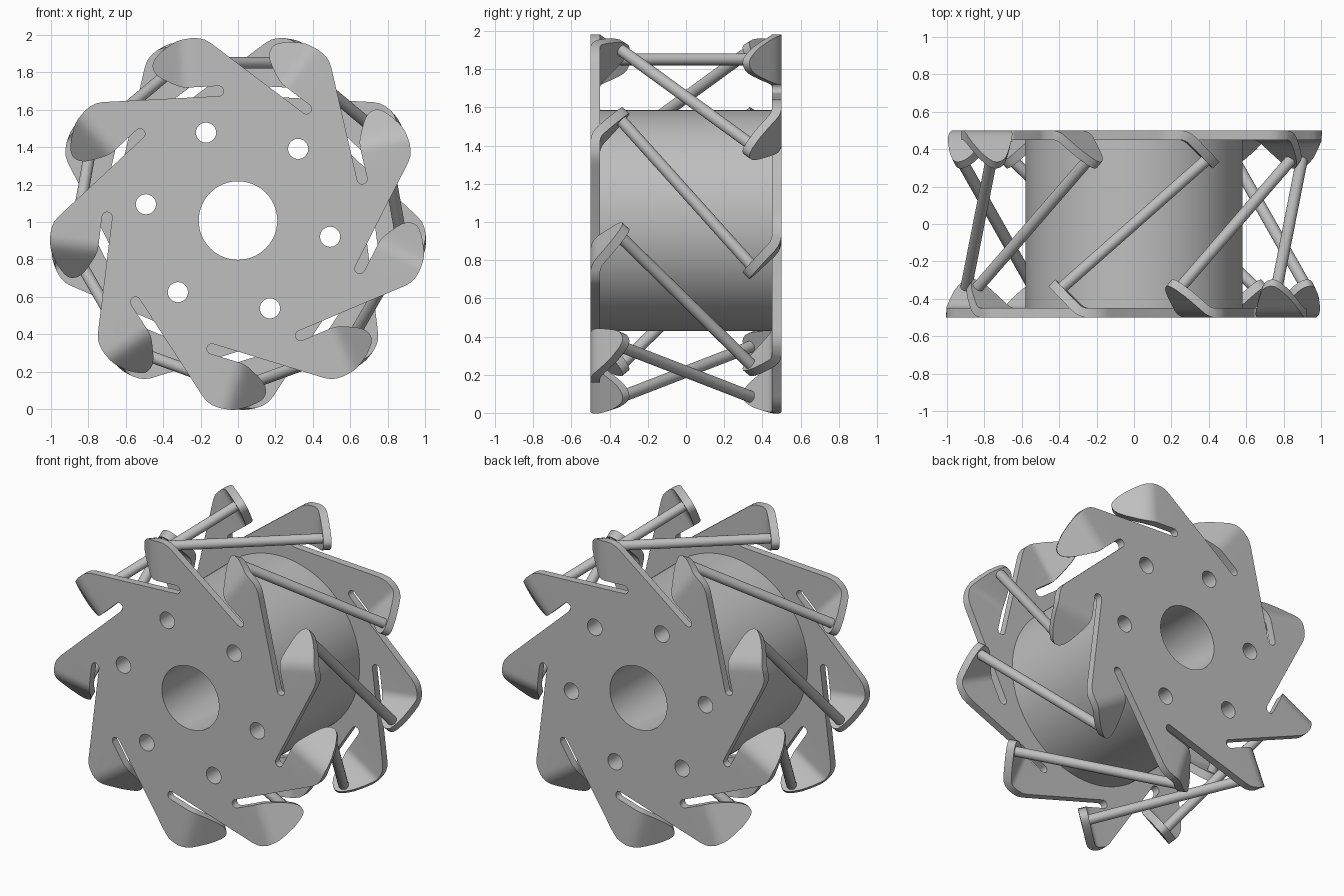
import bpy, bmesh
from math import sin, cos, pi, radians
from mathutils import Vector, Matrix

cube = bpy.data.objects.get("Cube")
if cube:
    bpy.data.objects.remove(cube, do_unlink=True)

HUB_Z = 1.008        # wheel centre height
BLADES = 9
HALF = 0.5           # half width of the wheel
THICK = 0.05         # sheet thickness
SLOT = 0.027         # slot half width
BEND_U, BEND_R, BEND_A = 0.128, 0.12, radians(45)

steel = bpy.data.materials.new("grey steel")
steel.use_nodes = True
GREY = (0.52, 0.52, 0.52, 1)
steel.diffuse_color = GREY
steel.node_tree.nodes["Principled BSDF"].inputs["Base Color"].default_value = GREY


def finish(bm, name, matrix=Matrix()):
    bmesh.ops.recalc_face_normals(bm, faces=bm.faces)
    mesh = bpy.data.meshes.new(name)
    bm.to_mesh(mesh)
    bm.free()
    mesh.materials.append(steel)
    obj = bpy.data.objects.new(name, mesh)
    obj.matrix_world = Matrix.Translation((0, 0, HUB_Z)) @ matrix
    bpy.context.collection.objects.link(obj)
    bpy.ops.object.select_all(action='DESELECT')
    obj.select_set(True)
    bpy.context.view_layer.objects.active = obj
    bpy.ops.object.shade_smooth_by_angle(angle=radians(30))
    return obj


def circle(x, z, r, n):
    return [(x + r * cos(2 * pi * i / n), z + r * sin(2 * pi * i / n)) for i in range(n)]


def bores(phase):
    """Centre bore and six bolt holes."""
    ring = [radians(phase + 60 * i) for i in range(6)]
    return [circle(0, 0, 0.21, 64)] + [circle(0.5 * cos(a), 0.5 * sin(a), 0.054, 24) for a in ring]


def slab(bm, loops, y0, y1):
    """Fill an outline with holes and give it thickness along y."""
    edges = []
    for loop in loops:
        vs = [bm.verts.new((x, y0, z)) for x, z in loop]
        edges += [bm.edges.new((a, b)) for a, b in zip(vs, vs[1:] + vs[:1])]
    bmesh.ops.triangle_fill(bm, use_beauty=True, edges=edges, normal=(0, -1, 0))
    out = bmesh.ops.extrude_face_region(bm, geom=bm.faces[:], use_keep_orig=True)
    moved = [g for g in out["geom"] if isinstance(g, bmesh.types.BMVert)]
    bmesh.ops.translate(bm, vec=(0, y1 - y0, 0), verts=moved)


def blade_xz(k, u, v):
    """Blade frame (u along the slot, v outward) to wheel plane."""
    a = radians(98.5 + 360 / BLADES * k)
    d = a + radians(84.4)
    return (0.7 * cos(a) + u * cos(d) + v * sin(d),
            0.7 * sin(a) + u * sin(d) - v * cos(d))


def bent(k, s, v, depth):
    """Point on the folded claw, s measured along its front surface."""
    phi = min(max((s - BEND_U) / BEND_R, 0), BEND_A)
    rest = s - BEND_U - phi * BEND_R
    u = BEND_U + (BEND_R - depth) * sin(phi) + rest * cos(phi)
    y = -HALF + BEND_R - (BEND_R - depth) * cos(phi) + rest * sin(phi)
    x, z = blade_xz(k, u, v)
    return Vector((x, y, z))


# Claw sections: distance, inner edge, outer edge
CLAW = [(0.128, 0.027, 0.29), (0.143, 0.027, 0.289), (0.16, 0.027, 0.287),
        (0.178, 0.028, 0.285), (0.195, 0.03, 0.282), (0.222, 0.036, 0.276),
        (0.265, 0.05, 0.26), (0.33, 0.074, 0.23), (0.365, 0.09, 0.207),
        (0.39, 0.108, 0.188), (0.405, 0.128, 0.17), (0.41, 0.145, 0.155)]
SHOULDER = [(0.006, 0.239), (0.03, 0.259), (0.06, 0.278), (0.09, 0.287)]


def clawed_plate(name, phase, matrix):
    bm = bmesh.new()
    # Flat plate with slots between the blades
    slot_end = [(-SLOT * sin(t * pi / 8), SLOT * cos(t * pi / 8)) for t in range(9)]
    local = SHOULDER + [(BEND_U, CLAW[0][2]), (BEND_U, SLOT)] + slot_end
    outline = [blade_xz(k, u, v) for k in range(BLADES) for u, v in local]
    slab(bm, [outline] + bores(phase), -HALF, -HALF + THICK)
    # Claws folded inward
    for k in range(BLADES):
        rows = [[bm.verts.new(bent(k, s, v, d)) for v, d in
                 ((lo, 0), (hi, 0), (hi, THICK), (lo, THICK))] for s, lo, hi in CLAW]
        for a, b in zip(rows, rows[1:]):
            for i in range(4):
                j = (i + 1) % 4
                bm.faces.new((a[i], a[j], b[j], b[i]))
        bm.faces.new(rows[-1])
    # Weld claws on and drop the hidden walls at their roots
    bmesh.ops.remove_doubles(bm, verts=bm.verts, dist=0.0005)
    inner = [f for f in bm.faces if all(len(e.link_faces) > 2 for e in f.edges)]
    bmesh.ops.delete(bm, geom=inner, context='FACES')
    return finish(bm, name, matrix)


turn = Matrix.Rotation(pi, 4, 'Z')
clawed_plate("front_plate", 50, Matrix())
clawed_plate("back_plate", 10, turn)

# Drum between the plates
bm = bmesh.new()
slab(bm, [circle(0, 0, 0.58, 96)] + bores(50), -HALF + THICK, HALF - THICK)
finish(bm, "drum")

# Rods joining each front claw to a back claw
for k in range(BLADES):
    start = bent(k, 0.355, 0.166, THICK * 0.3)
    end = turn @ bent(-k, 0.355, 0.166, THICK * 0.3)
    axis = end - start
    bm = bmesh.new()
    bmesh.ops.create_cone(bm, cap_ends=True, segments=24, radius1=0.031,
                          radius2=0.031, depth=axis.length)
    pose = Matrix.Translation((start + end) / 2) @ axis.to_track_quat('Z', 'Y').to_matrix().to_4x4()
    finish(bm, "rod_%d" % (k + 1), pose)
